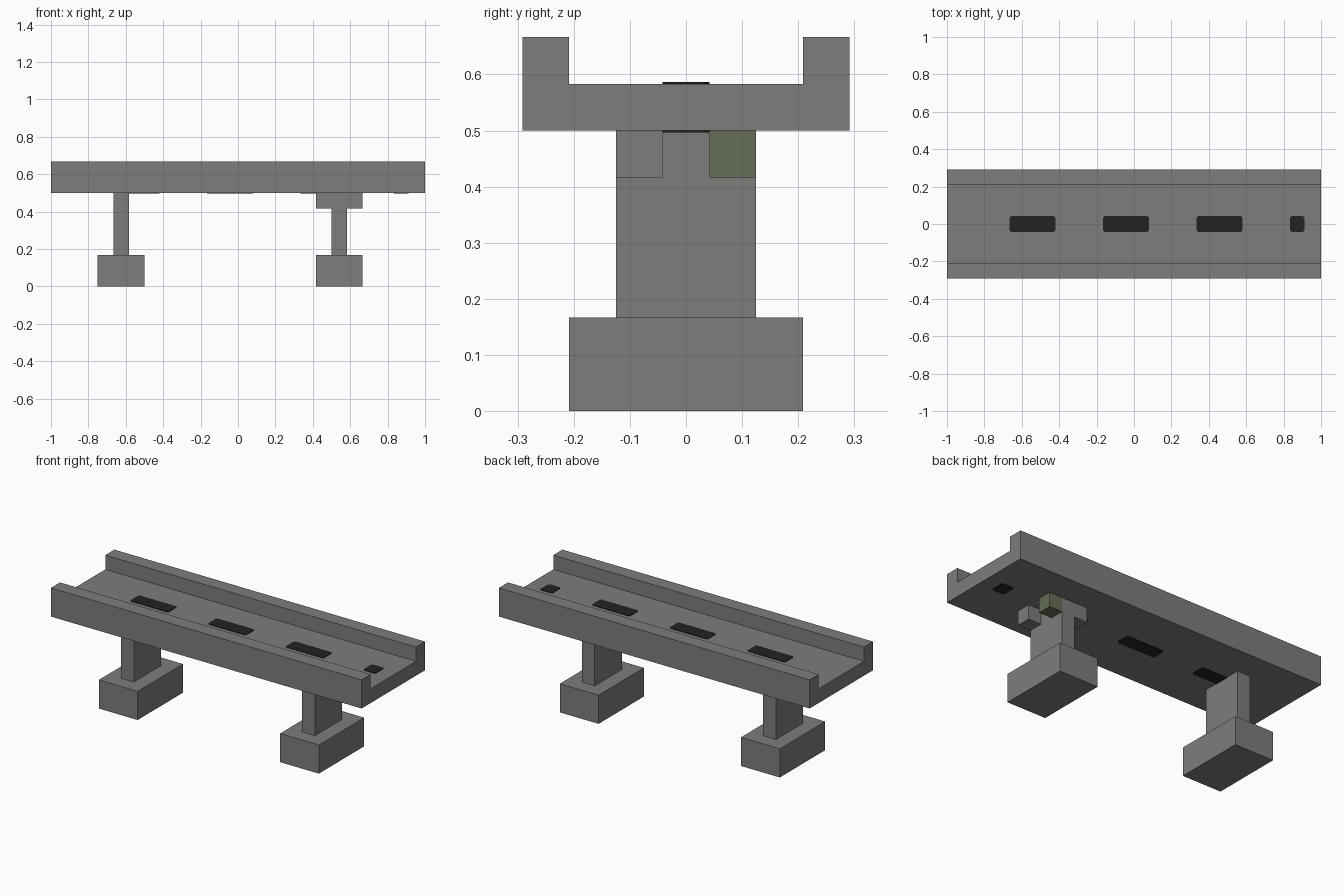
import bpy
import bmesh

if "Cube" in bpy.data.objects:
    bpy.data.objects.remove(bpy.data.objects["Cube"])

U = 1 / 24  # the whole model sits on this module


def material(name, r, g, b):
    m = bpy.data.materials.new(name)
    m.use_nodes = True
    m.diffuse_color = (r, g, b, 1)
    m.node_tree.nodes["Principled BSDF"].inputs["Base Color"].default_value = (r, g, b, 1)
    return m


GREY = material("concrete_grey", 0.21, 0.206, 0.196)
GREEN = material("moss_green", 0.13, 0.153, 0.093)
DARK = material("dark_marking", 0.016, 0.016, 0.016)


def extrude(name, mat, outline, offset):
    """Extrude a closed outline of 3D points into a solid."""
    bm = bmesh.new()
    face = bm.faces.new([bm.verts.new(p) for p in outline])
    ext = bmesh.ops.extrude_face_region(bm, geom=[face], use_keep_orig=True)
    moved = [v for v in ext["geom"] if isinstance(v, bmesh.types.BMVert)]
    bmesh.ops.translate(bm, vec=offset, verts=moved)
    bmesh.ops.recalc_face_normals(bm, faces=bm.faces)
    mesh = bpy.data.meshes.new(name)
    bm.to_mesh(mesh)
    bm.free()
    mesh.materials.append(mat)
    obj = bpy.data.objects.new(name, mesh)
    bpy.context.collection.objects.link(obj)
    return obj


def box(name, mat, x0, x1, y0, y1, z0, z1):
    """Box with its limits given in modules."""
    outline = [(x * U, y * U, z0 * U) for x, y in ((x0, y0), (x1, y0), (x1, y1), (x0, y1))]
    return extrude(name, mat, outline, (0, 0, (z1 - z0) * U))


# Deck with a raised kerb along each side
half = [(7, 12), (7, 16), (5, 16), (5, 14)]
profile = half + [(-y, z) for y, z in reversed(half)]
extrude("deck", GREY, [(-1, y * U, z * U) for y, z in profile], (2, 0, 0))

# Piers on block footings
for side, x in (("right", -15), ("left", 13)):
    box(side + "_footing", GREY, x - 3, x + 3, -5, 5, 0, 4)
    box(side + "_pier", GREY, x - 1, x + 1, -3, 3, 4, 12)

# Corbels at the corners of the left pier, one of them green
for x, x_name in ((10, "inner"), (14, "outer")):
    for y, y_name in ((-3, "front"), (1, "back")):
        mat = GREEN if (x_name, y_name) == ("outer", "back") else GREY
        box(f"{x_name}_{y_name}_corbel", mat, x, x + 2, y, y + 2, 10, 12)

# Centre line dashes with clipped corners, on the deck and its underside
CLIP = 0.2
for i, (x0, x1) in enumerate(((-16, -10.1), (-4, 1.9), (8, 13.9), (20, 21.9))):
    ends = [(x0, 1 - CLIP), (x0 + CLIP, 1), (x1 - CLIP, 1), (x1, 1 - CLIP)]
    shape = ends + [(x, -y) for x, y in reversed(ends)]
    for name, z, t in (("deck", 14, 0.003), ("underside", 12, -0.003)):
        extrude(f"{name}_dash_{i + 1}", DARK, [(x * U, y * U, z * U) for x, y in shape], (0, 0, t))
